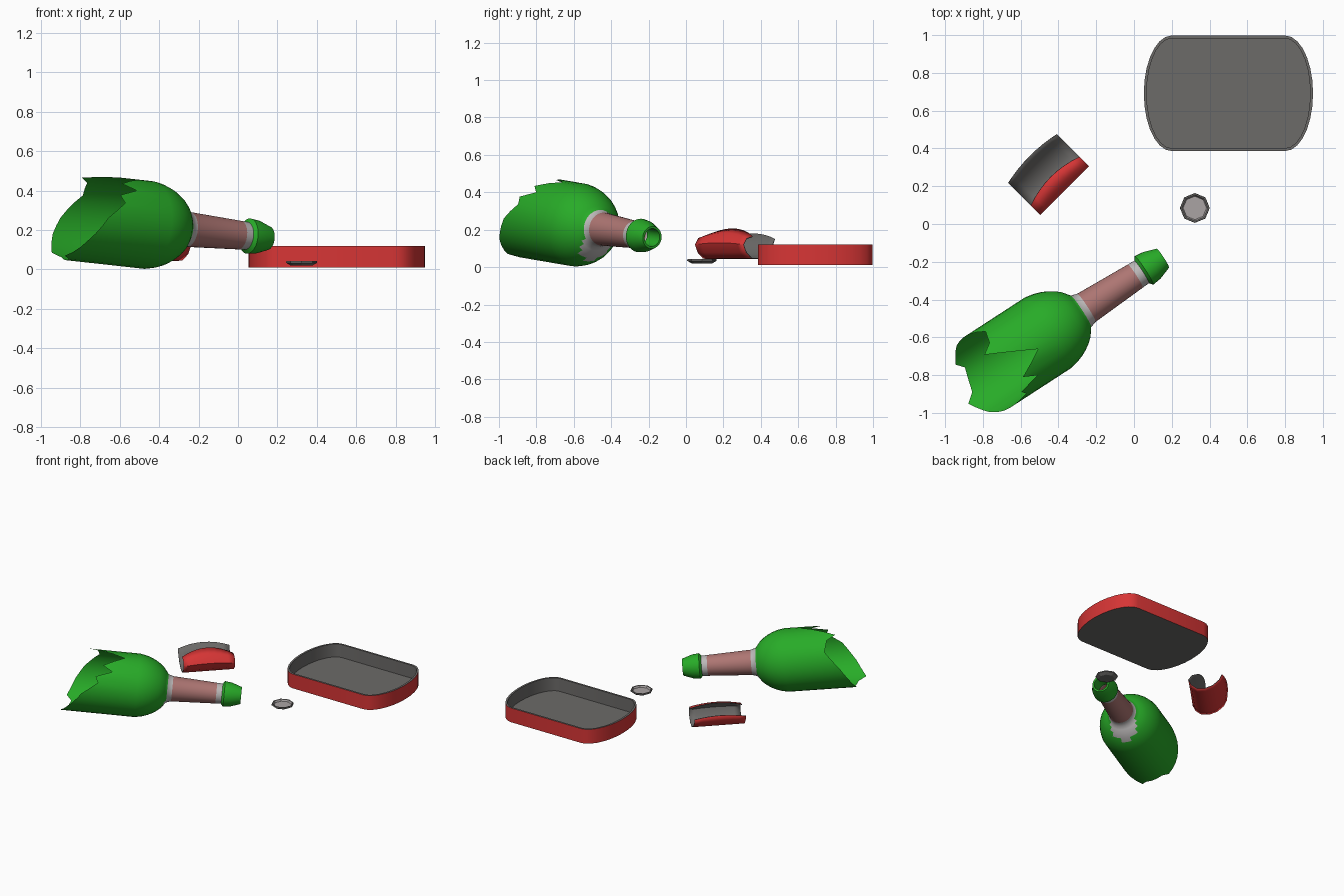
import bpy, bmesh, math
from mathutils import Vector

if "Cube" in bpy.data.objects:
    bpy.data.objects.remove(bpy.data.objects["Cube"])


def material(name, r, g, b):
    m = bpy.data.materials.new(name)
    m.diffuse_color = (r, g, b, 1)
    m.use_nodes = True
    m.node_tree.nodes["Principled BSDF"].inputs["Base Color"].default_value = m.diffuse_color
    return m


GREEN = material("green_glass", 0.021, 0.41, 0.021)
PINK = material("faded_pink_label", 0.42, 0.18, 0.17)
SILVER = material("label_silver", 0.50, 0.48, 0.48)
RED = material("red_paint", 0.68, 0.036, 0.036)
METAL = material("bare_metal", 0.15, 0.145, 0.14)
PALE = material("cap_liner", 0.40, 0.37, 0.37)


def make_object(name, verts, faces, ids, mats, angle=35):
    me = bpy.data.meshes.new(name)
    me.from_pydata(verts, [], faces)
    for m in mats:
        me.materials.append(m)
    for p, k in zip(me.polygons, ids):
        p.material_index = k
    ob = bpy.data.objects.new(name, me)
    bpy.context.collection.objects.link(ob)
    bpy.ops.object.select_all(action='DESELECT')
    ob.select_set(True)
    bpy.context.view_layer.objects.active = ob
    if angle:
        bpy.ops.object.shade_smooth_by_angle(angle=math.radians(angle))
    return ob


def bridge(rings, colour):
    """Join equal closed rings; colour(row, column) gives the material."""
    n = len(rings[0])
    verts = [v for r in rings for v in r]
    faces, ids = [], []
    for i in range(len(rings) - 1):
        for j in range(n):
            k = (j + 1) % n
            faces.append((i * n + j, i * n + k, (i + 1) * n + k, (i + 1) * n + j))
            ids.append(colour(i, j))
    return verts, faces, ids


# Broken bottle lying on its side, neck slightly lower than the broken end
SEG = 32
yaw, pitch = math.radians(33), math.radians(5.3)
d = Vector((math.cos(yaw), math.sin(yaw), 0))
side = Vector((-math.sin(yaw), math.cos(yaw), 0))
axis = d * math.cos(pitch) - Vector((0, 0, math.sin(pitch)))
up = d * math.sin(pitch) + Vector((0, 0, math.cos(pitch)))
origin = side * -0.235 + Vector((0, 0, 0.161))


def on_bottle(s, r, j):
    t = 2 * math.pi * j / SEG
    return origin + axis * s + (side * math.cos(t) + up * math.sin(t)) * r


# jagged rim: segment number -> position along the axis
teeth = [(0, -1.086), (3, -0.985), (5, -1.005), (6, -1.065), (9, -0.81), (11, -0.955),
         (12, -0.885), (13, -1.0), (14, -0.98), (16, -1.086), (19, -1.175), (22, -1.24),
         (23, -1.187), (26, -1.15), (27, -1.185), (30, -1.135), (32, -1.086)]


def rim(j):
    for (a, sa), (b, sb) in zip(teeth, teeth[1:]):
        if a <= j <= b:
            return sa + (sb - sa) * (j - a) / (b - a)


profile = [(-0.70, 0.2235), (-0.65, 0.214), (-0.61, 0.20), (-0.58, 0.185), (-0.55, 0.166),
           (-0.523, 0.143), (-0.505, 0.12), (-0.49, 0.10), (-0.455, 0.089), (-0.145, 0.073),
           (-0.105, 0.071), (-0.09, 0.09), (-0.04, 0.084), (0.03, 0.06), (0.03, 0.048),
           (-0.09, 0.046)]
rings = [[on_bottle(rim(j), 0.2235, j) for j in range(SEG)]]
rings += [[on_bottle(s, r, j) for j in range(SEG)] for s, r in profile]


def bottle_colour(i, j):
    if i in (8, 10):
        return 2                              # silver bands
    if i == 9:
        return 1                              # pink neck label
    if 4 <= i <= 7 and abs(j + 0.5 - 24) < (i - 3) * 1.3:
        return 2                              # pointed tip of the label, underneath
    return 0


make_object("broken_bottle", *bridge(rings, bottle_colour), [GREEN, PINK, SILVER], 40)


# Tin lid: flat long sides with elliptical ends
def lid_ring(inset, z, n=14):
    pts = []
    for sx, start in ((1, -90), (-1, 90)):
        for k in range(n + 1):
            t = math.radians(start + 180 * k / n)
            pts.append(Vector((0.5 + sx * 0.30 + (0.148 - inset) * math.cos(t),
                               0.692 + (0.306 - inset) * math.sin(t), z)))
    return pts


rings = [lid_ring(0, 0.01), lid_ring(0, 0.12), lid_ring(0.015, 0.12), lid_ring(0.015, 0.02)]
v, f, ids = bridge(rings, lambda i, j: 0 if i == 0 else 1)
n = len(rings[0])
f += [tuple(reversed(range(n))), tuple(range(3 * n, 4 * n))]
make_object("tin_lid", v, f, ids + [1, 1], [RED, METAL])


# Bottle cap lying upside down, eight sided
def cap_ring(r, z):
    return [Vector((0.322 + r * math.cos(k * math.pi / 4),
                    0.085 + r * math.sin(k * math.pi / 4), z)) for k in range(8)]


rings = [cap_ring(0.055, 0.02), cap_ring(0.079, 0.034), cap_ring(0.077, 0.043),
         cap_ring(0.069, 0.043), cap_ring(0.062, 0.03)]
v, f, ids = bridge(rings, lambda i, j: 1 if i == 3 else 0)
f += [tuple(reversed(range(8))), tuple(range(32, 40))]
make_object("bottle_cap", v, f, ids + [0, 1], [METAL, PALE], 0)

# Curled scrap of can: open trough, red outside and bare metal inside
# each point: across, height, and how far mid length shifts across and up
section = [(-0.12, 0.15, -0.02, 0.028), (-0.10, 0.107, -0.015, 0.01), (-0.055, 0.065, 0, 0),
           (0.0, 0.043, 0, 0), (0.058, 0.045, 0, 0), (0.10, 0.078, 0, 0),
           (0.12, 0.12, 0, 0.01), (0.095, 0.155, -0.012, 0.028), (0.05, 0.165, -0.032, 0.042)]
along = Vector((1, 1, 0)).normalized()
across = Vector((1, -1, 0)).normalized()
centre = Vector((-0.4525, 0.262, 0))
ROWS, m = 8, len(section)
v = []
for i in range(ROWS + 1):
    t = 2 * i / ROWS - 1
    bow = 1 - t * t
    for w, z, dw, dz in section:
        v.append(centre + along * t * 0.183 + across * (w + dw * bow)
                 + Vector((0, 0, z + dz * bow)))
f = [(i * m + j, (i + 1) * m + j, (i + 1) * m + j + 1, i * m + j + 1)
     for i in range(ROWS) for j in range(m - 1)]
scrap = make_object("can_scrap", v, f, [0] * len(f), [RED, METAL], 50)
sol = scrap.modifiers.new("sheet", 'SOLIDIFY')
sol.thickness = 0.005
sol.offset = -1
sol.material_offset = 1
sol.material_offset_rim = 1
